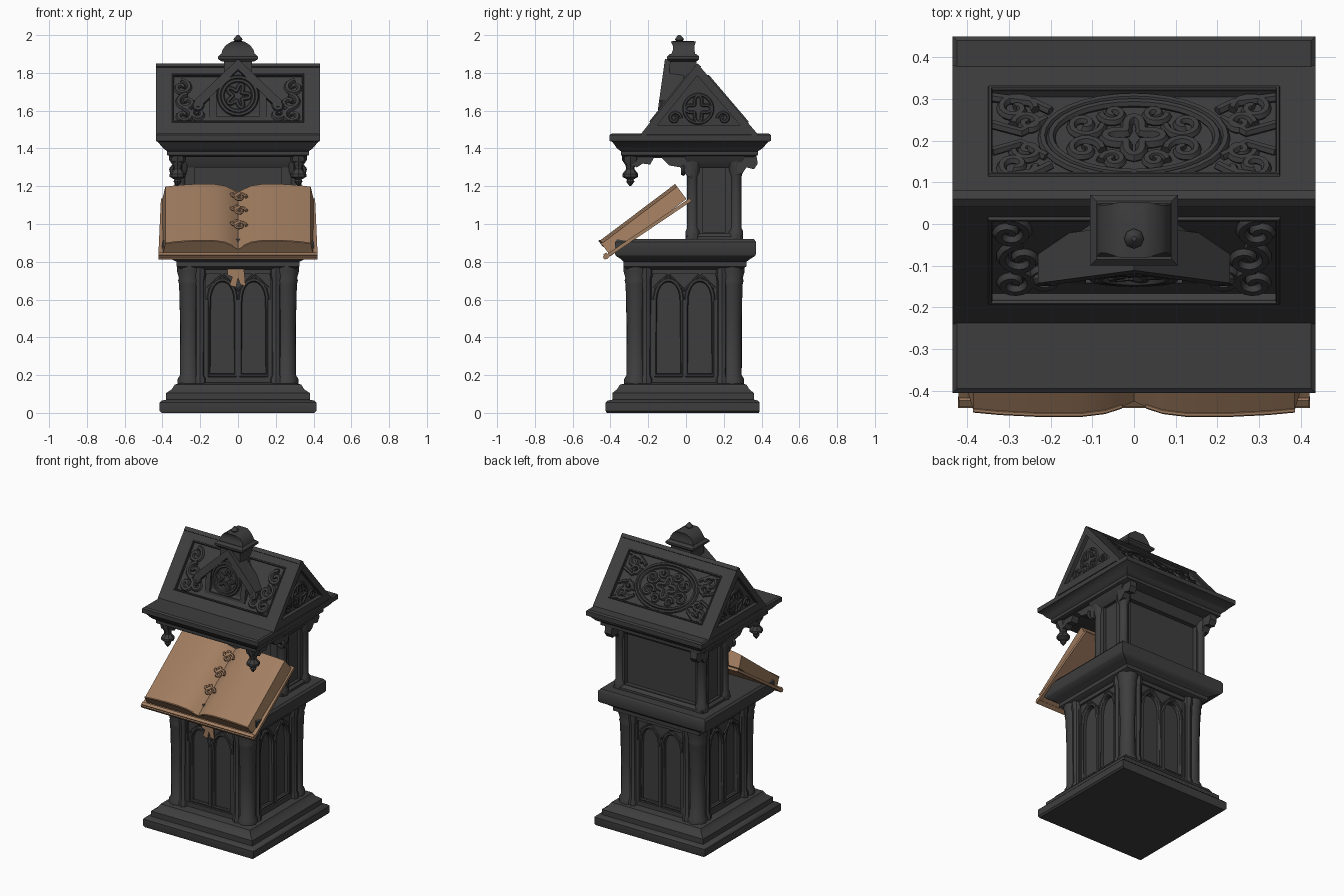
import bpy, bmesh
from math import sin, cos, pi, radians, degrees, atan2, hypot
from mathutils import Matrix

cube = bpy.data.objects.get("Cube")
if cube:
    bpy.data.objects.remove(cube)


def material(name, rgb):
    m = bpy.data.materials.new(name)
    m.use_nodes = True
    m.diffuse_color = (*rgb, 1)
    b = m.node_tree.nodes["Principled BSDF"]
    b.inputs["Base Color"].default_value = (*rgb, 1)
    b.inputs["Roughness"].default_value = 0.8
    return m


STONE = material("dark stone", (0.048, 0.048, 0.048))
PAPER = material("tan paper", (0.355, 0.205, 0.117))


# ---- helpers ----
def finish(name, mesh, mat, M=Matrix()):
    bm = bmesh.new()
    bm.from_mesh(mesh)
    bmesh.ops.remove_doubles(bm, verts=bm.verts, dist=0.0002)
    bmesh.ops.recalc_face_normals(bm, faces=bm.faces)
    bm.to_mesh(mesh)
    bm.free()
    mesh.materials.clear()
    mesh.materials.append(mat)
    ob = bpy.data.objects.new(name, mesh)
    bpy.context.collection.objects.link(ob)
    ob.matrix_world = M
    bpy.ops.object.select_all(action='DESELECT')
    ob.select_set(True)
    bpy.context.view_layer.objects.active = ob
    bpy.ops.object.shade_smooth_by_angle(angle=radians(35))
    return ob


def face(origin, yaw=0, tilt=90):
    # local x runs along the face, y up it, z outward; yaw 0 faces the front
    return (Matrix.Translation(origin) @ Matrix.Rotation(radians(yaw), 4, 'Z')
            @ Matrix.Rotation(radians(tilt), 4, 'X'))


def loft(name, loops):
    bm = bmesh.new()
    rows = [[bm.verts.new(p) for p in lp] for lp in loops]
    n = len(rows[0])
    for a, b in zip(rows, rows[1:]):
        for i in range(n):
            bm.faces.new((a[i], a[(i + 1) % n], b[(i + 1) % n], b[i]))
    bm.faces.new(rows[0][::-1])
    bm.faces.new(rows[-1])
    me = bpy.data.meshes.new(name)
    bm.to_mesh(me)
    bm.free()
    return finish(name, me, STONE)


def stack(name, rings):
    # rings of (half width, y min, y max, z)
    return loft(name, [[(-h, a, z), (h, a, z), (h, b, z), (-h, b, z)] for h, a, b, z in rings])


def lathe(name, x, y, profile, n=12):
    return loft(name, [[(x + r * cos(2 * pi * i / n), y + r * sin(2 * pi * i / n), z)
                        for i in range(n)] for r, z in profile])


def from_curve(name, loops, mat, M, closed, **props):
    cu = bpy.data.curves.new(name, 'CURVE')
    cu.dimensions = '2D' if closed == 'fill' else '3D'
    for lp in loops:
        s = cu.splines.new('POLY')
        s.points.add(len(lp) - 1)
        for p, q in zip(s.points, lp):
            p.co = (q[0], q[1], 0, 1)
        s.use_cyclic_u = bool(closed)
    for k, v in props.items():
        setattr(cu, k, v)
    tmp = bpy.data.objects.new("temp", cu)
    bpy.context.collection.objects.link(tmp)
    dg = bpy.context.evaluated_depsgraph_get()
    me = bpy.data.meshes.new_from_object(tmp.evaluated_get(dg))
    bpy.data.objects.remove(tmp)
    return finish(name, me, mat, M)


def plate(name, loops, d0, d1, M, mat=STONE):
    # outline with holes, thick from d0 to d1 along local z
    return from_curve(name, loops, mat, M @ Matrix.Translation((0, 0, (d0 + d1) / 2)), 'fill',
                      fill_mode='BOTH', extrude=(d1 - d0) / 2)


def tubes(name, paths, r, M, mat=STONE, closed=False):
    return from_curve(name, paths, mat, M, closed, bevel_depth=r, bevel_resolution=1, use_fill_caps=True)


def rect(x0, x1, y0, y1):
    return [(x0, y0), (x1, y0), (x1, y1), (x0, y1)]


def oval(cx, cy, a, b, n=32):
    return [(cx + a * cos(2 * pi * i / n), cy + b * sin(2 * pi * i / n)) for i in range(n)]


def foil(cx, cy, r, k=4, n=48):
    return [(cx + r * (0.7 + 0.3 * cos(k * t)) * cos(t), cy + r * (0.7 + 0.3 * cos(k * t)) * sin(t))
            for t in (2 * pi * i / n for i in range(n))]


def spiral(cx, cy, r, start, hand):
    return [(cx + r * (1 - i / 22) * cos(start + hand * i * 0.42),
             cy + r * (1 - i / 22) * sin(start + hand * i * 0.42)) for i in range(20)]


def lancet(cx, w, y0, spring, top):
    arc = [(w * cos(t * pi / 12), spring + (top - spring) * sin(t * pi / 12) ** 0.85) for t in range(1, 6)]
    right = [(w, y0), (w, spring)] + arc
    return [(cx + x, y) for x, y in right + [(0, top)] + [(-x, y) for x, y in right[::-1]]]


# ---- stepped plinth ----
stack("plinth", [(.405, -.42, .385, 0), (.415, -.425, .39, .01), (.415, -.425, .39, .055), (.405, -.415, .38, .065),
                 (.38, -.39, .36, .07), (.38, -.39, .36, .105), (.35, -.365, .335, .125),
                 (.335, -.35, .32, .15), (.29, -.3, .28, .16)])

# ---- pedestal with paired lancet panels on each side ----
stack("pedestal_core", [(.25, -.26, .24, .14), (.25, -.26, .24, .79)])
for yaw, origin in ((0, (0, -.285, 0)), (90, (.275, -.01, 0)), (180, (0, .265, 0)), (270, (-.275, -.01, 0))):
    M = face(origin, yaw)
    arches = [lancet(s * .083, .066, .2, .58, .69) for s in (-1, 1)]
    plate("lancet_panel", [rect(-.23, .23, .15, .78)] + arches, -.03, 0, M)
    tubes("lancet_trim", [lancet(s * .083, .072, .2, .58, .705) for s in (-1, 1)], .011, M, closed=True)
    plate("panel_frame", [rect(-.21, .21, .155, .775), rect(-.17, .17, .19, .735)], 0, .014, M)
    tubes("inner_shafts", [[(x, .19), (x, .6)] for x in (-.165, 0, .165)], .014, M)
    tubes("hood_curve", [[(-.16, .66), (-.083, .735), (0, .65), (.083, .735), (.16, .66)]], .008, M)
for sx in (-1, 1):
    for y, sy in ((-.265, -1), (.245, 1)):
        x = .257 * sx
        lathe("corner_column", x, y, [(.062, .14), (.062, .18), (.05, .2), (.048, .45), (.055, .68),
                                      (.06, .7), (.056, .715), (.066, .75), (.066, .79)])
        for dx, dy in ((-.055 * sx, .025 * sy), (.025 * sx, -.055 * sy)):
            lathe("side_shaft", x + dx, y + dy, [(.034, .14), (.034, .18), (.025, .2), (.027, .7),
                                                 (.034, .73), (.034, .78)], 8)

# ---- shelf slab ----
stack("shelf", [(.3, -.31, .29, .76), (.325, -.33, .32, .775), (.325, -.33, .32, .8), (.355, -.345, .34, .815),
                (.395, -.37, .365, .83), (.402, -.375, .37, .84), (.402, -.375, .37, .905), (.39, -.365, .36, .92)])

# ---- upper cabinet ----
stack("cabinet_core", [(.3, .04, .25, .91), (.3, .04, .25, 1.38)])
stack("cabinet_foot", [(.335, .0, .3, .91), (.335, .0, .3, .935), (.32, .02, .28, .95)])
stack("cabinet_cornice", [(.32, .02, .28, 1.3), (.35, 0, .3, 1.335), (.365, -.01, .32, 1.37)])
for name, M, w, rim in (("cabinet_front", face((0, .03, 0)), .31, .08), ("cabinet_back", face((0, .27, 0), 180), .31, .045),
                        ("cabinet_left", face((.31, .15, 0), 90), .12, .06),
                        ("cabinet_right", face((-.31, .15, 0), 270), .12, .06)):
    plate(name, [rect(-w, w, .92, 1.36), rect(rim - w, w - rim, .955, 1.32)], -.025, .01, M)
for sx in (-1, 1):
    for y in (.035, .265):
        lathe("cabinet_post", .305 * sx, y, [(.04, .92), (.04, .96), (.03, .98), (.03, 1.25),
                                             (.04, 1.28), (.045, 1.34)], 10)

# ---- eaves, brackets and hanging pendants ----
stack("eaves", [(.35, -.33, .36, 1.355), (.375, -.345, .38, 1.365), (.375, -.345, .38, 1.385),
                (.395, -.365, .405, 1.4), (.425, -.39, .435, 1.435), (.435, -.405, .45, 1.44),
                (.435, -.405, .45, 1.47), (.425, -.395, .44, 1.478)])
front_brace = [(.03, 1.38), (.03, 1.24), (0, 1.26), (-.03, 1.3), (-.09, 1.31), (-.13, 1.35), (-.17, 1.35),
               (-.19, 1.315), (-.23, 1.32), (-.26, 1.3), (-.33, 1.33), (-.34, 1.38)]
back_brace = [(.27, 1.38), (.27, 1.26), (.3, 1.27), (.32, 1.3), (.36, 1.29), (.38, 1.32), (.37, 1.38)]
for sx in (-1, 1):
    for name, outline in (("front_bracket", front_brace), ("back_bracket", back_brace)):
        plate(name, [outline], -.025, .025, face((.32 * sx, 0, 0), 90))
    lathe("pendant", .32 * sx, -.295, [(.045, 1.38), (.045, 1.34), (.025, 1.31), (.022, 1.29), (.042, 1.265),
                                       (.042, 1.25), (.016, 1.235), (.022, 1.225), (.004, 1.2)], 8)
    tubes("side_scroll", [spiral(.335 * sx, 1.29, .035, pi / 2, sx)], .012, face((0, -.015, 0)))

# ---- gabled roof ----
plate("roof_core", [[(-.21, 1.47), (.06, 1.815), (.345, 1.47)]], -.41, .41, face((0, 0, 0), 90))
front_slope = face((0, -.24, 1.475), 0, degrees(atan2(.375, .3)))
back_slope = face((0, .38, 1.475), 180, degrees(atan2(.375, .32)))
for name, M, length in (("front_roof_panel", front_slope, hypot(.3, .375)),
                        ("back_roof_panel", back_slope, hypot(.32, .375))):
    plate(name, [rect(-.435, .435, 0, length), rect(-.345, .345, .085, .405)], -.026, 0, M)
    tubes("panel_bead", [rect(-.345, .345, .085, .405)], .008, M, closed=True)
for sx in (-1, 1):
    M = face((.42 * sx, 0, 0), 90)
    plate("gable_frame", [[(-.238, 1.475), (.06, 1.848), (.378, 1.475)], [(-.15, 1.525), (.06, 1.785), (.285, 1.525)]],
          -.015, .015, M)
    M = face((.413 * sx, 0, 0), 90)
    tubes("gable_tracery", [oval(.065, 1.61, .075, .075), foil(.065, 1.61, .07)], .009, M, closed=True)
    tubes("gable_scroll", [spiral(-.06, 1.56, .035, 0, 1), spiral(.2, 1.56, .035, pi, -1)], .009, M)

# ---- roof carving ----
carved = Matrix.Translation((0, 0, -.02))
B = back_slope @ carved
tubes("oval_band", [oval(0, .245, .22, .15), oval(0, .245, .2, .13)], .011, B, closed=True)
tubes("centre_foil", [foil(0, .245, .07)], .015, B, closed=True)
scrolls = []
for sx in (-1, 1):
    for sy in (-1, 1):
        start = 0 if sx < 0 else pi
        scrolls += [spiral(sx * .12, .245 + sy * .045, .045, start, sx * sy),
                    spiral(sx * .05, .245 + sy * .085, .03, start + pi, -sx * sy),
                    spiral(sx * .285, .245 + sy * .105, .05, start, -sx * sy),
                    spiral(sx * .255, .245 + sy * .05, .035, start + pi, sx * sy),
                    [(sx * .2, .245 + sy * .1), (sx * .24, .245 + sy * .13), (sx * .34, .245 + sy * .15)],
                    [(sx * .21, .245 + sy * .07), (sx * .27, .245 + sy * .02), (sx * .34, .245 + sy * .05)]]
tubes("back_scrolls", scrolls, .012, B)
tubes("front_scrolls", [spiral(sx * x, y, r, pi / 2, sx * h) for sx in (-1, 1) for x, y, r, h in
                        ((.29, .14, .05, 1), (.27, .23, .055, -1), (.3, .33, .05, 1), (.21, .15, .04, -1))],
      .015, front_slope @ carved)

# ---- front dormer with medallion ----
D = face((0, -.146, 1.54), 0, 82)
gable = [(-.15, 0), (.15, 0), (.15, .17), (0, .32), (-.15, .17)]
inset = [(-.115, .03), (.115, .03), (.115, .17), (0, .275), (-.115, .17)]
plate("dormer_core", [gable], -.16, -.018, D)
plate("dormer_frame", [gable, inset], -.018, 0, D)
tubes("medallion_rim", [oval(0, .14, .1, .1), oval(0, .14, .082, .082)], .011, D, closed=True)
plate("medallion", [oval(0, .14, .1, .1)], -.02, -.006, D)
tubes("medallion_foil", [foil(0, .14, .065, 5)], .011, D @ Matrix.Translation((0, 0, -.004)), closed=True)
for sx in (-1, 1):
    rake = [(0, .335), (sx * .23, .115), (sx * .23, .08), (sx * .2, .08), (0, .28)]
    plate("dormer_rake", [rake], -.1, .012, D)
    tubes("rake_scroll", [spiral(sx * .215, .09, .03, pi / 2, sx)], .014, D)

# ---- cupola and finial ----
stack("cupola_neck", [(.075, -.09, .06, 1.76), (.075, -.085, .055, 1.87)])
stack("cupola_ledge", [(.085, -.09, .055, 1.86), (.105, -.1, .07, 1.873), (.105, -.1, .07, 1.886),
                       (.09, -.085, .055, 1.9)])
stack("cupola_dome", [(.09, -.08, .05, 1.895), (.083, -.07, .045, 1.92), (.066, -.07, .045, 1.945),
                      (.035, -.08, .052, 1.965), (.02, -.07, .04, 1.968)])
lathe("finial", 0, -.035, [(.03, 1.95), (.014, 1.965), (.024, 1.975), (.02, 1.985), (.006, 2.0)], 8)

# ---- open book ----
K = face((0, -.41, .825), 0, 34)
P = face((0, -.405, .825), 0, 37)
Q = P @ Matrix.Rotation(pi / 2, 4, 'X')
plate("book_cover", [[(-.422, -.025), (.422, -.025), (.408, .53), (-.408, .53)]], 0, .018, K, PAPER)
half = [(.03, .066), (.07, .088), (.13, .1), (.22, .1), (.32, .092), (.385, .082), (.4, .0)]
pages = [(0, .045)] + half + [(-x, n) for x, n in half[::-1]]
plate("pages", [pages], -.51, -.008, Q, PAPER)
plate("lower_lip", [rect(-.42, .42, 0, .03)], 0, .02, Q, PAPER)
tubes("page_edges", [[(s * x, n) for x, n in half[:6]] for s in (-1, 1)], .006,
      Q @ Matrix.Translation((0, 0, -.01)), PAPER)
tubes("book_clasps", [c for v in (.17, .3, .42) for c in (spiral(.01, v, .035, 0, 1), spiral(-.01, v + .03, .025, pi, 1))],
      .009, P @ Matrix.Translation((0, 0, .08)), PAPER)

# ---- ribbon ends below the shelf ----
plate("ribbon", [[(-.055, .78), (-.055, .73), (-.03, .72), (-.045, .675), (-.01, .665), (0, .715), (.012, .68),
                  (.04, .67), (.03, .78)]], 0, .008, face((0, -.305, 0)), PAPER)
